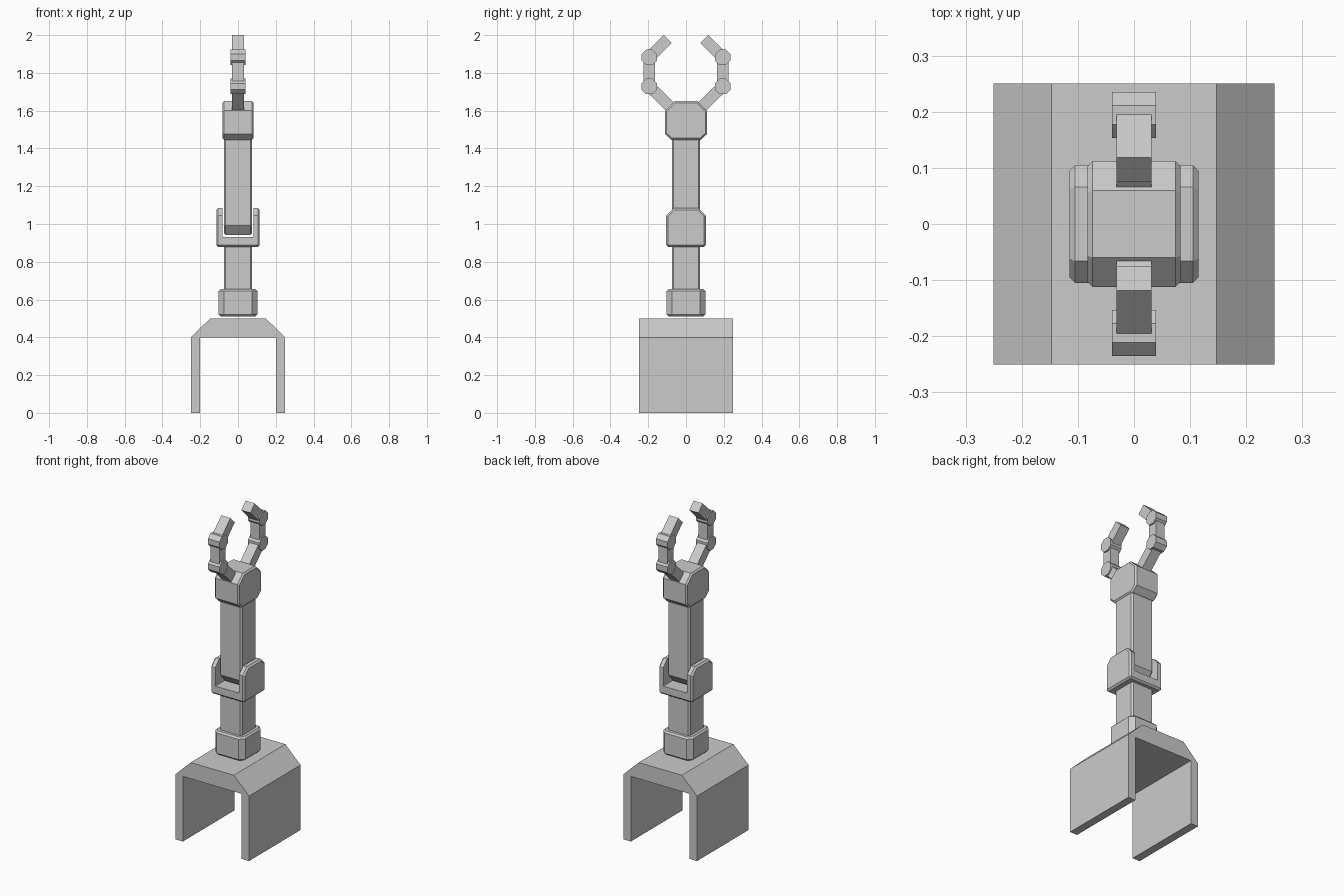
import bpy, bmesh, math
from mathutils import Vector

if "Cube" in bpy.data.objects:
    bpy.data.objects.remove(bpy.data.objects["Cube"])


def prism(name, profile, axis, lo, hi, bevel=0.0):
    """Extrude a 2D profile along an axis; bevel chamfers only the square edges."""
    place = {'x': lambda p, d: (d, p[0], p[1]),
             'y': lambda p, d: (p[0], d, p[1]),
             'z': lambda p, d: (p[0], p[1], d)}[axis]
    bm = bmesh.new()
    a = [bm.verts.new(place(p, lo)) for p in profile]
    b = [bm.verts.new(place(p, hi)) for p in profile]
    n = len(profile)
    bm.faces.new(a)
    bm.faces.new(b)
    for i in range(n):
        j = (i + 1) % n
        bm.faces.new((a[i], a[j], b[j], b[i]))
    bmesh.ops.recalc_face_normals(bm, faces=bm.faces)
    mesh = bpy.data.meshes.new(name)
    bm.to_mesh(mesh)
    bm.free()
    ob = bpy.data.objects.new(name, mesh)
    bpy.context.collection.objects.link(ob)
    if bevel:
        mod = ob.modifiers.new("chamfer", 'BEVEL')
        mod.width = bevel
        mod.segments = 1
        mod.limit_method = 'ANGLE'
        mod.angle_limit = math.radians(60)
    return ob


def sym(half):
    """Mirror a half profile (bottom to top, positive side) into a closed outline."""
    return half + [(-u, v) for u, v in reversed(half)]


def link(name, start, end, width, half_x):
    """Square finger bar between two points in the y-z plane."""
    s, e = Vector(start), Vector(end)
    d = (e - s).normalized()
    side = Vector((-d.y, d.x)) * width / 2
    return prism(name, [s + side, e + side, e - side, s - side], 'x', -half_x, half_x)


# Base: chamfered bridge with two legs
prism("base", sym([(0.2, 0.4), (0.2, 0), (0.25, 0), (0.25, 0.4), (0.147, 0.5)]),
      'y', -0.25, 0.25)

# Shoulder collar
prism("shoulder", sym([(0.075, -0.102), (0.102, -0.075), (0.102, 0.075), (0.075, 0.102)]),
      'z', 0.51, 0.655, 0.01)

# Lower arm
prism("lower_arm", sym([(0.075, -0.075), (0.075, 0.075)]), 'z', 0.63, 0.9, 0.01)

# Elbow fork with a slot cut through it
fork = prism("elbow_fork", sym([(0.105, 0.878), (0.105, 1.045), (0.066, 1.085)]),
             'x', -0.115, 0.115, 0.01)
slot = prism("elbow_slot_cutter", sym([(0.081, 0.932), (0.081, 1.2)]), 'y', -0.3, 0.3)
slot.hide_render = True
slot.hide_viewport = False
slot.display_type = 'WIRE'
cut = fork.modifiers.new("slot", 'BOOLEAN')
cut.operation = 'DIFFERENCE'
cut.solver = 'EXACT'
cut.object = slot

# Upper arm with a chamfered elbow end
prism("upper_arm", sym([(0.032, 0.942), (0.075, 0.993), (0.075, 1.47)]),
      'x', -0.075, 0.075, 0.01)

# Hand block
prism("hand", sym([(0.077, 1.445), (0.112, 1.477), (0.112, 1.6), (0.06, 1.65)]),
      'x', -0.083, 0.083, 0.009)

# Fingers: three bars and two octagonal knuckles each
for s, label in ((1, "back"), (-1, "front")):
    pts = [(s * 0.075, 1.612), (s * 0.194, 1.728), (s * 0.194, 1.882), (s * 0.097, 1.979)]
    for i in range(3):
        link(f"{label}_finger_bar_{i + 1}", pts[i], pts[i + 1], 0.06, 0.031)
    r = 0.041 / math.cos(math.pi / 8)
    for i in (1, 2):
        octagon = [(pts[i][0] + r * math.cos((k + 0.5) * math.pi / 4),
                    pts[i][1] + r * math.sin((k + 0.5) * math.pi / 4)) for k in range(8)]
        prism(f"{label}_knuckle_{i}", octagon, 'x', -0.039, 0.039)
